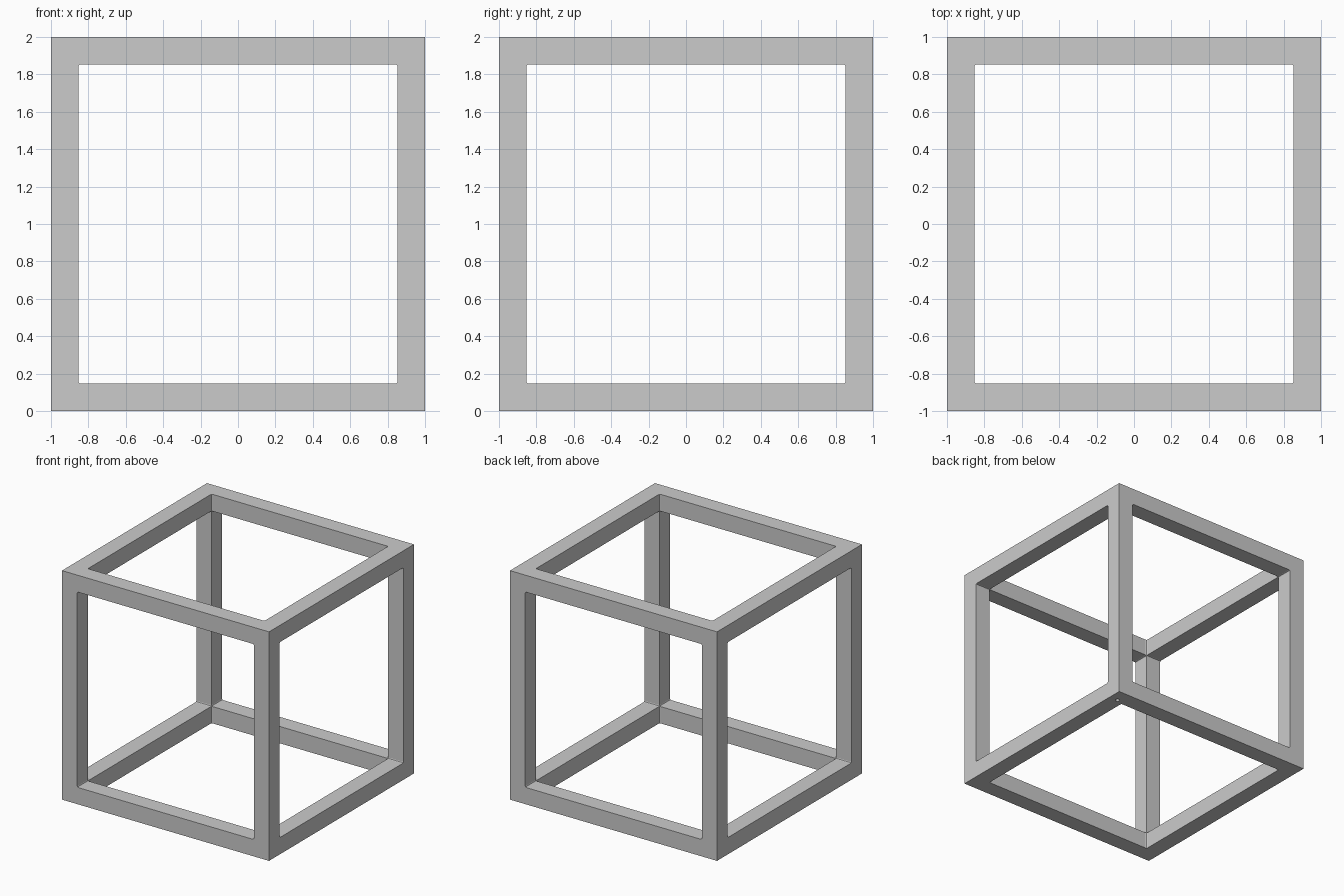
import bpy, bmesh
from math import pi
from mathutils import Matrix

if "Cube" in bpy.data.objects:
    bpy.data.objects.remove(bpy.data.objects["Cube"])

SIZE, BAR, ROUND = 2.0, 0.147, 0.01
CENTRE = Matrix.Translation((0, 0, SIZE / 2))


def make_object(name, bm):
    mesh = bpy.data.meshes.new(name)
    bm.to_mesh(mesh)
    bm.free()
    ob = bpy.data.objects.new(name, mesh)
    bpy.context.collection.objects.link(ob)
    return ob


def cut(target, cutter):
    cutter.hide_render = True
    mod = target.modifiers.new(cutter.name, 'BOOLEAN')
    mod.operation = 'DIFFERENCE'
    mod.solver = 'EXACT'
    mod.object = cutter
    bpy.context.view_layer.objects.active = target
    bpy.ops.object.modifier_apply(modifier=mod.name)
    bpy.data.objects.remove(cutter)


# Solid block that becomes the open cube frame
bm = bmesh.new()
bmesh.ops.create_cube(bm, size=SIZE, matrix=CENTRE)
frame = make_object("cube_frame", bm)

# Square windows through all three axes, with slightly eased corners
opening = SIZE - 2 * BAR
turns = {"z": Matrix(), "x": Matrix.Rotation(pi / 2, 4, 'Y'), "y": Matrix.Rotation(pi / 2, 4, 'X')}
for axis, turn in turns.items():
    bm = bmesh.new()
    bmesh.ops.create_cube(bm, size=1, matrix=Matrix.Diagonal((opening, opening, 3, 1)))
    long_edges = [e for e in bm.edges if abs(e.verts[0].co.z - e.verts[1].co.z) > 1]
    bmesh.ops.bevel(bm, geom=long_edges, offset=ROUND, segments=2, profile=0.5, affect='EDGES')
    bm.transform(CENTRE @ turn)
    cut(frame, make_object("window_cutter_" + axis, bm))

# Small cable hole under the back right corner
bm = bmesh.new()
bmesh.ops.create_cone(bm, cap_ends=True, segments=16, radius1=0.018, radius2=0.018, depth=0.2,
                      matrix=Matrix.Translation((0.917, 0.88, 0)))
cut(frame, make_object("cable_hole_cutter", bm))
